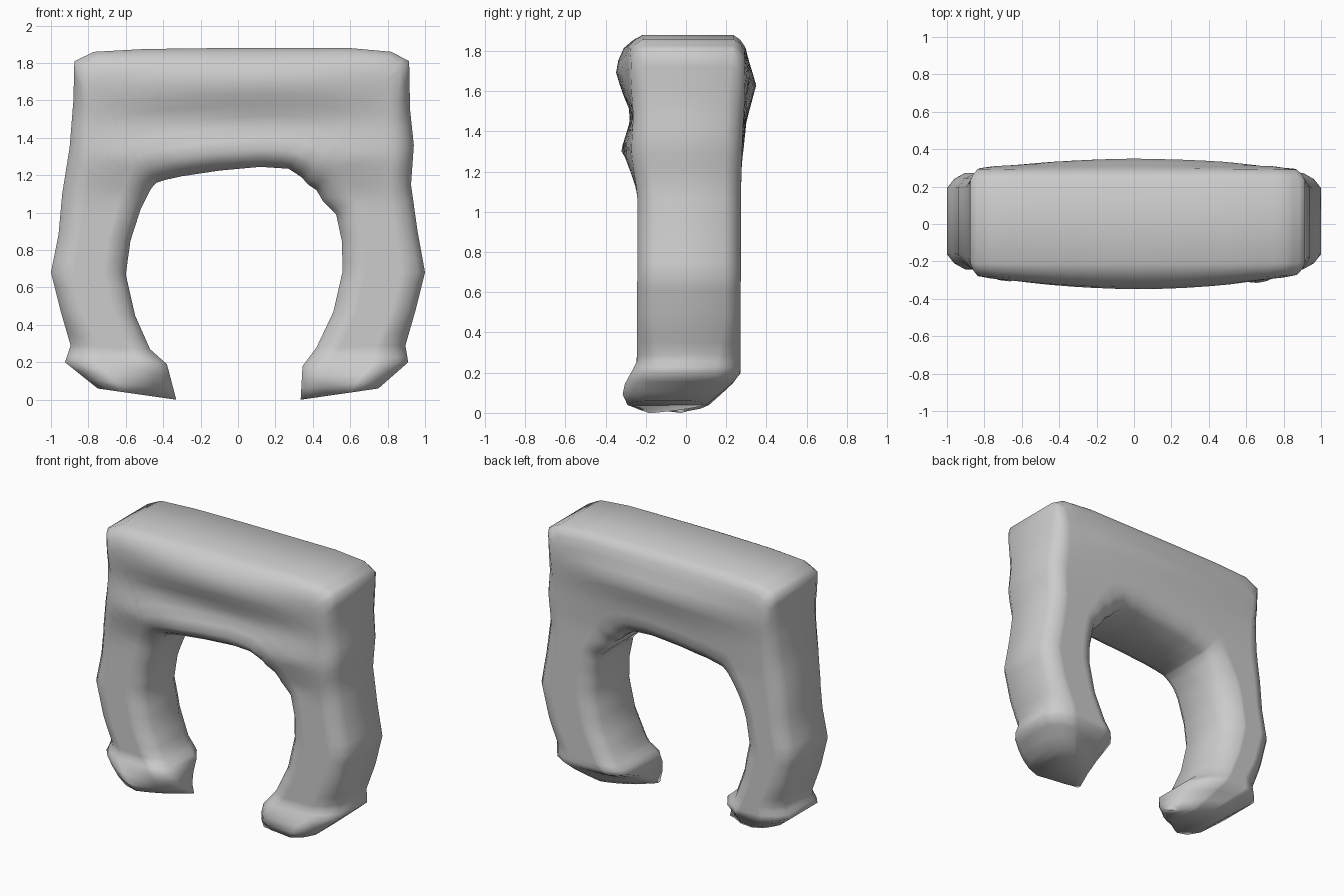
import bpy, bmesh, math
from mathutils import Vector

if "Cube" in bpy.data.objects:
    bpy.data.objects.remove(bpy.data.objects["Cube"])

# Stations from left foot, over the lintel, to right foot: outer x, z, inner x, z
STATIONS = [
    (-.75, .06, -.33, 0), (-.925, .2, -.38, .19), (-.895, .29, -.47, .27),
    (-.95, .48, -.55, .45), (-1, .68, -.6, .67), (-.96, .88, -.575, .85),
    (-.94, 1.1, -.52, 1.02), (-.9, 1.35, -.47, 1.12), (-.88, 1.6, -.455, 1.14),
    (-.875, 1.81, -.435, 1.16), (-.77, 1.86, -.39, 1.175), (-.5, 1.875, -.3, 1.195),
    (-.1, 1.88, -.1, 1.225), (.2, 1.88, .12, 1.245), (.6, 1.88, .27, 1.235),
    (.82, 1.86, .34, 1.19), (.915, 1.81, .375, 1.15), (.92, 1.55, .42, 1.12),
    (.94, 1.36, .455, 1.06), (.925, 1.15, .525, .99), (.96, .9, .555, .85),
    (1, .68, .56, .69), (.95, .48, .51, .47), (.895, .29, .42, .28),
    (.91, .2, .345, .18), (.75, .06, .335, 0)]

# Depth by height: base depth, plus a bulge that fades towards the sides
FRONT = [(0, .22), (.05, .32), (.12, .32), (.25, .245), (1.05, .24), (1.3, .26), (1.88, .26)]
BACK = [(0, .08), (.1, .19), (.18, .27), (1.2, .275), (1.88, .29)]
FRONT_BULGE = [(1.1, 0), (1.3, .065), (1.48, .01), (1.6, .06), (1.7, .09), (1.78, .07), (1.88, .01)]
BACK_BULGE = [(1.2, 0), (1.45, .02), (1.63, .065), (1.8, .01), (1.88, 0)]


def lerp_table(table, z):
    if z <= table[0][0]:
        return table[0][1]
    for (a, va), (b, vb) in zip(table, table[1:]):
        if z <= b:
            return va + (vb - va) * (z - a) / (b - a)
    return table[-1][1]


def depth(base, bulge, x, z):
    fade = max(0, 1 - (x / .95) ** 2)
    return lerp_table(base, z) + fade * lerp_table(bulge, z)


def half_ring(inner, outer, side, base, bulge, r_in, r_out):
    """Front (side -1) or back (side 1) of a section, with rounded ends."""
    length = (outer - inner).length
    a, b = min(r_in * 1.2 / length, .35), min(r_out * 1.2 / length, .35)
    us = [(0, r_in), (a * .4, r_in * .4)]
    us += [(a + (1 - a - b) * i / 8, 0) for i in range(9)]
    us += [(1 - b * .4, r_out * .4), (1, r_out)]
    points = []
    for u, inset in us:
        p = inner.lerp(outer, u)
        y = side * (depth(base, bulge, p.x, p.z) - inset)
        # toes drawn to a tip
        tip = 0 if p.x < 0 else -.2
        w = .8 * (1 - u) ** 2 * max(0, 1 - p.z / .2)
        points.append((p.x, y + (tip - y) * w, p.z))
    return points


def ring(station):
    outer = Vector((station[0], 0, station[1]))
    inner = Vector((station[2], 0, station[3]))
    r_out = lerp_table([(.2, .12), (.45, .08), (1.6, .08), (1.84, .055)], outer.z)
    left_leg = inner.x < -.3
    r_back = lerp_table([(.2, .19), (.5, .14), (.9, .13), (1.18, .08)], inner.z) if left_leg else .075
    front = half_ring(inner, outer, -1, FRONT, FRONT_BULGE, .08, r_out)
    back = half_ring(inner, outer, 1, BACK, BACK_BULGE, r_back, r_out)
    return front + back[::-1]


# Arch body with both legs
bm = bmesh.new()
rings = []
for a, b in zip(STATIONS, STATIONS[1:]):
    for k in range(3):
        rings.append(ring([p + (q - p) * k / 3 for p, q in zip(a, b)]))
rings.append(ring(STATIONS[-1]))
loops = [[bm.verts.new(co) for co in r] for r in rings]
n = len(loops[0])
for a, b in zip(loops, loops[1:]):
    for i in range(n):
        j = (i + 1) % n
        bm.faces.new((a[i], a[j], b[j], b[i]))

# Soles, bridged front to back
for loop in (loops[0], loops[-1]):
    for i in range(n // 2 - 1):
        bm.faces.new((loop[i], loop[i + 1], loop[n - 2 - i], loop[n - 1 - i]))
bmesh.ops.recalc_face_normals(bm, faces=bm.faces)

mesh = bpy.data.meshes.new("stone_arch")
bm.to_mesh(mesh)
bm.free()
arch = bpy.data.objects.new("stone_arch", mesh)
bpy.context.collection.objects.link(arch)
bpy.context.view_layer.objects.active = arch
arch.select_set(True)
bpy.ops.object.shade_smooth_by_angle(angle=math.radians(75))
